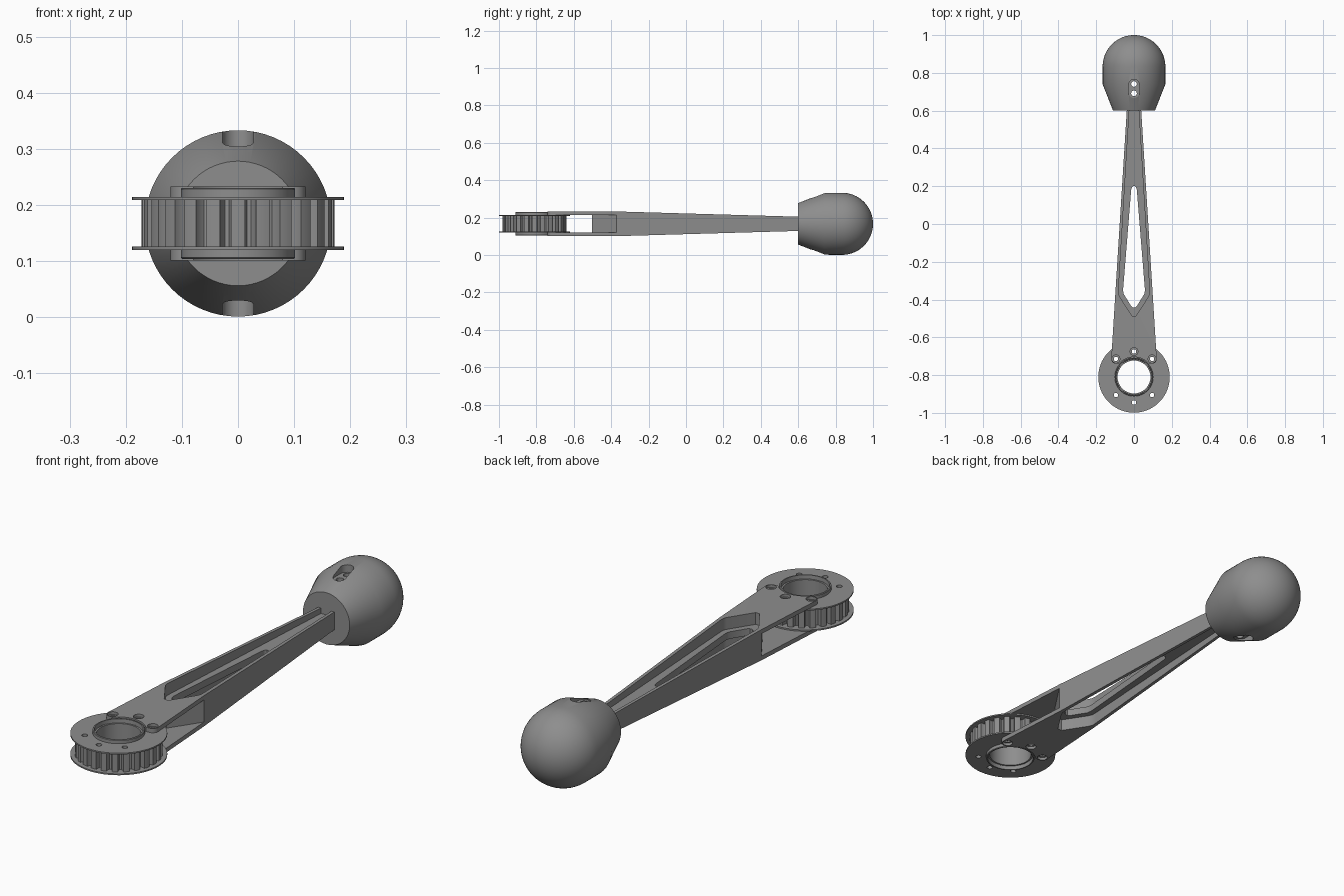
import bpy, bmesh, math
from mathutils import Matrix, Vector

cube = bpy.data.objects.get("Cube")
if cube:
    bpy.data.objects.remove(cube, do_unlink=True)

MID = 0.167            # height of the symmetry plane
HUB = -0.81            # y of the pulley axis
BOLT = 0.135           # bolt circle radius

grey = bpy.data.materials.new("medium grey")
grey.use_nodes = True
grey.diffuse_color = (0.27, 0.27, 0.27, 1)
grey.node_tree.nodes["Principled BSDF"].inputs["Base Color"].default_value = (0.27, 0.27, 0.27, 1)


def make(name, bm):
    bmesh.ops.recalc_face_normals(bm, faces=bm.faces[:])
    mesh = bpy.data.meshes.new(name)
    bm.to_mesh(mesh)
    bm.free()
    mesh.materials.append(grey)
    obj = bpy.data.objects.new(name, mesh)
    bpy.context.collection.objects.link(obj)
    return obj


def prism(name, outline, low, high):
    """Extrude a plan outline between two heights measured from MID."""
    bm = bmesh.new()
    face = bm.faces.new([bm.verts.new((x, y, MID + low)) for x, y in outline])
    top = bmesh.ops.extrude_face_region(bm, geom=[face])["geom"]
    verts = [v for v in top if isinstance(v, bmesh.types.BMVert)]
    bmesh.ops.translate(bm, verts=verts, vec=(0, 0, high - low))
    return make(name, bm)


def lathe(name, profile, matrix, steps=64, closed=True):
    """Spin (radius, height) points around z, then place with matrix."""
    bm = bmesh.new()
    verts = [bm.verts.new((r, 0, h)) for r, h in profile]
    edges = [bm.edges.new(p) for p in zip(verts, verts[1:])]
    if closed:
        edges.append(bm.edges.new((verts[-1], verts[0])))
    bmesh.ops.spin(bm, geom=verts + edges, cent=(0, 0, 0), axis=(0, 0, 1),
                   angle=math.tau, steps=steps, use_duplicate=False)
    bmesh.ops.remove_doubles(bm, verts=bm.verts[:], dist=1e-5)
    bm.transform(matrix)
    return make(name, bm)


def arc(cx, cy, r, start, end, n):
    return [(cx + r * math.cos(math.radians(start + (end - start) * i / n)),
             cy + r * math.sin(math.radians(start + (end - start) * i / n))) for i in range(n + 1)]


def circle(cx, cy, r, n=32):
    return arc(cx, cy, r, 0, 360 - 360 / n, n - 1)


def mirrored(half):
    """Complete a right-hand outline (bottom to top) with its left half."""
    return half + [(-x, y) for x, y in reversed(half)]


def cut(obj, outline, low, high, mode="DIFFERENCE"):
    apply(obj, prism("cutter", outline, low, high), mode)


def apply(obj, tool, mode="DIFFERENCE"):
    mod = obj.modifiers.new("cut", "BOOLEAN")
    mod.operation, mod.solver, mod.object = mode, "EXACT", tool
    bpy.context.view_layer.update()
    result = bpy.data.meshes.new_from_object(obj.evaluated_get(bpy.context.evaluated_depsgraph_get()))
    obj.modifiers.clear()
    obj.data = result
    bpy.data.objects.remove(tool, do_unlink=True)


def bolt(angle):
    a = math.radians(angle)
    return BOLT * math.cos(a), HUB + BOLT * math.sin(a)


# Arm: tapered bar with rounded ears at the forked end
ear_x, ear_y = bolt(45)
arm = prism("arm", mirrored(arc(ear_x, ear_y, 0.025, -90, 0, 8) + [(0.037, 0.62)]), -0.066, 0.066)
for v in arm.data.vertices:
    if v.co.y > 0.6:
        v.co.z = MID + math.copysign(0.038, v.co.z - MID)
# keep the fork end level: rebuild the taper from a side profile
for v in arm.data.vertices:
    v.co.z = MID + math.copysign(0.066, v.co.z - MID)
side = [(-1, -0.066), (-0.37, -0.066), (0.62, -0.0375)]
bm = bmesh.new()
ring = [(y, h) for y, h in side] + [(y, -h) for y, h in reversed(side)]
face = bm.faces.new([bm.verts.new((-0.3, y, MID + h)) for y, h in ring])
ext = bmesh.ops.extrude_face_region(bm, geom=[face])["geom"]
bmesh.ops.translate(bm, verts=[v for v in ext if isinstance(v, bmesh.types.BMVert)], vec=(0.6, 0, 0))
apply(arm, make("cutter", bm), "INTERSECT")

# Fork slot with a V-shaped back wall
cut(arm, [(-0.3, -1), (0.3, -1), (0.3, -0.37), (0.1, -0.37), (0.012, -0.502),
          (-0.012, -0.502), (-0.1, -0.37), (-0.3, -0.37)], -0.0475, 0.0475)

# Lightening pockets above and below the web, then the window through it
pocket = mirrored([(0.010, -0.487), (0.076, -0.385), (0.082, -0.37), (0.082, -0.35), (0.022, 0.65)])
for low, high in ((0.015, 0.1), (-0.1, -0.015)):
    cut(arm, pocket, low, high)
window = mirrored([(0.006, -0.442), (0.014, -0.436), (0.055, -0.37), (0.058, -0.35),
                   (0.015, 0.18), (0.011, 0.195), (0.004, 0.202)])
cut(arm, window, -0.1, 0.1)

# Clearance for the hub, and counterbored screw holes
cut(arm, circle(0, HUB, 0.106, 64), -0.1, 0.1)
for angle in (45, 90, 135):
    cut(arm, circle(*bolt(angle), 0.013, 20), -0.1, 0.1)
    cut(arm, circle(*bolt(angle), 0.021, 24), 0.054, 0.1)
    cut(arm, circle(*bolt(angle), 0.021, 24), -0.1, -0.054)

# Toothed pulley wheel with rounded grooves
TEETH = 24
teeth = []
for i in range(TEETH):
    for offset, r in ((-0.27, 0.171), (0, 0.172), (0.27, 0.171), (0.3, 0.158), (0.4, 0.15), (0.6, 0.15), (0.7, 0.158)):
        a = math.tau * (i + offset) / TEETH - math.pi / 2
        teeth.append((r * math.cos(a), HUB + r * math.sin(a)))
wheel = prism("pulley_wheel", teeth, -0.043, 0.043)
cut(wheel, circle(0, HUB, 0.094, 64), -0.1, 0.1)

# Flanges on both sides of the wheel
flanges = []
for name, low in (("top_flange", 0.0415), ("bottom_flange", -0.0475)):
    flange = prism(name, circle(0, HUB, 0.189, 72), low, low + 0.006)
    cut(flange, circle(0, HUB, 0.094, 64), -0.1, 0.1)
    flanges.append(flange)
for part in [wheel] + flanges:
    for angle in (45, 90, 135, -45, -90, -135):
        cut(part, circle(*bolt(angle), 0.0115, 20), -0.1, 0.1)

# Hub ring with stepped bore
bore = [(0.102, 0.061), (0.1, 0.063), (0.095, 0.063), (0.094, 0.046), (0.087, 0.046)]
hub = lathe("hub_ring", bore + [(r, -h) for r, h in reversed(bore)], Matrix.Translation((0, HUB, MID)))

# Knob: cone, short cylinder and hemisphere around the arm axis
dome = [(0.166 * math.cos(i * math.pi / 40), 0.834 + 0.166 * math.sin(i * math.pi / 40)) for i in range(20)]
knob = lathe("ball_knob", [(0, 0.6), (0.111, 0.6), (0.166, 0.74)] + dome + [(0, 1.0)],
             Matrix.Translation((0, 0, MID)) @ Matrix.Rotation(-math.pi / 2, 4, "X"), closed=False)
slot = arc(0, 0.738, 0.028, 0, 180, 12) + arc(0, 0.695, 0.028, 180, 360, 12)
cut(knob, slot, 0.133, 0.25)
cut(knob, slot, -0.25, -0.133)
for y in (0.692, 0.741):
    cut(knob, circle(0, y, 0.015, 20), -0.25, 0.25)

# Smooth shading with sharp edges kept
bpy.ops.object.select_all(action="DESELECT")
for part in [arm, wheel, hub, knob] + flanges:
    part.select_set(True)
bpy.context.view_layer.objects.active = knob
bpy.ops.object.shade_smooth_by_angle(angle=math.radians(30))
